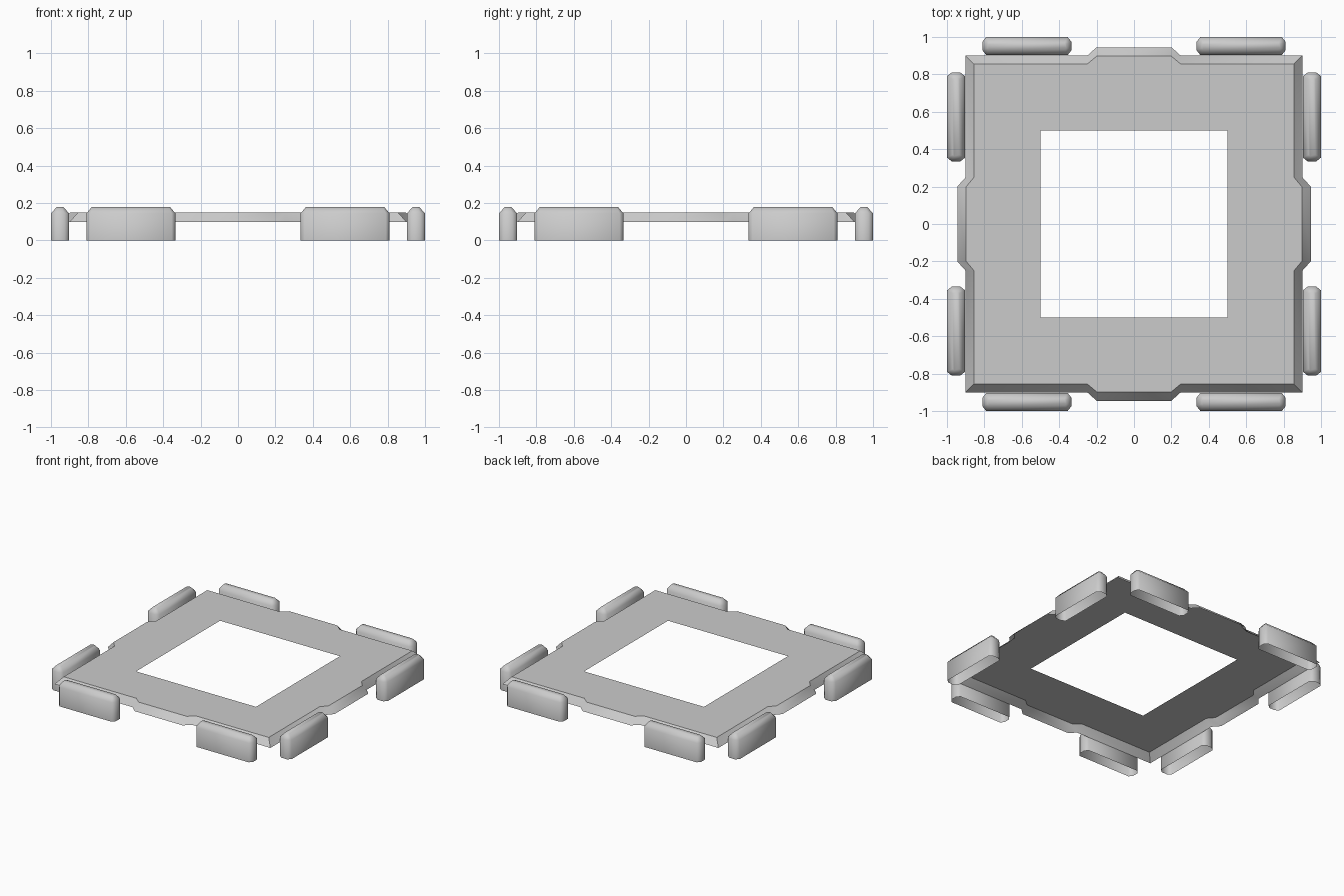
import bpy, bmesh, math
from mathutils import Matrix, Vector

cube = bpy.data.objects.get("Cube")
if cube:
    bpy.data.objects.remove(cube, do_unlink=True)

grey = bpy.data.materials.new("plain_grey")
grey.use_nodes = True
colour = (0.6, 0.6, 0.6, 1)
grey.diffuse_color = colour
grey.node_tree.nodes["Principled BSDF"].inputs["Base Color"].default_value = colour


def finish(name, bm, smooth_angle):
    """Turn a bmesh into a smooth-shaded object with sharp creases."""
    bmesh.ops.remove_doubles(bm, verts=bm.verts, dist=0.0001)
    mesh = bpy.data.meshes.new(name)
    bm.to_mesh(mesh)
    bm.free()
    mesh.materials.append(grey)
    mesh.polygons.foreach_set("use_smooth", [True] * len(mesh.polygons))
    mesh.set_sharp_from_angle(angle=math.radians(smooth_angle))
    obj = bpy.data.objects.new(name, mesh)
    bpy.context.collection.objects.link(obj)
    return obj


def quarter_turns():
    return [Matrix.Rotation(math.pi / 2 * k, 4, "Z") for k in range(4)]


# Square frame: open sheet with a central hole, side tabs and a sloping skirt
TOP, RIM, HOLE = 0.15, 0.10, 0.50


def side_outline(edge, tab, z):
    half = [(-edge, edge), (-0.25, edge), (-0.2, tab)]
    return [Vector((x, y, z)) for x, y in half + [(-x, y) for x, y in reversed(half)]]


bm = bmesh.new()
for turn in quarter_turns():
    crease = [bm.verts.new(turn @ p) for p in side_outline(0.855, 0.897, TOP)]
    skirt = [bm.verts.new(turn @ p) for p in side_outline(0.90, 0.945, RIM)]
    inner = [bm.verts.new(turn @ Vector((x, HOLE, TOP))) for x in (-HOLE, HOLE)]
    bm.faces.new(inner + crease[::-1])
    for i in range(len(crease) - 1):
        bm.faces.new((crease[i], crease[i + 1], skirt[i + 1], skirt[i]))
finish("frame_sheet", bm, 40)


# Upright pads: chamfered blocks, open underneath, two along each side
def pad_ring(bm, length, depth, cut_x, cut_y, z):
    quarter = [(length, depth - cut_y), (length - cut_x, depth)]
    left = [(-x, y) for x, y in reversed(quarter)]
    back = quarter + left
    front = [(-x, -y) for x, y in back]
    return [bm.verts.new((x, y, z)) for x, y in back + front]


def build_pad(name, matrix):
    bm = bmesh.new()
    rings = [pad_ring(bm, 0.2375, 0.0485, 0.02, 0.025, 0),
             pad_ring(bm, 0.2375, 0.0485, 0.02, 0.025, 0.145),
             pad_ring(bm, 0.21, 0.018, 0.008, 0.008, 0.178)]
    for low, high in zip(rings, rings[1:]):
        for j in range(len(low)):
            k = (j + 1) % len(low)
            bm.faces.new((low[j], low[k], high[k], high[j]))
    bm.faces.new(rings[-1])
    bm.transform(matrix)
    finish(name, bm, 60)


for side, turn in zip(("back", "right", "front", "left"), quarter_turns()):
    for number, sign in enumerate((-1, 1), 1):
        place = Matrix.Translation((sign * 0.5725, 0.9515, 0))
        build_pad(f"{side}_pad_{number}", turn @ place)
